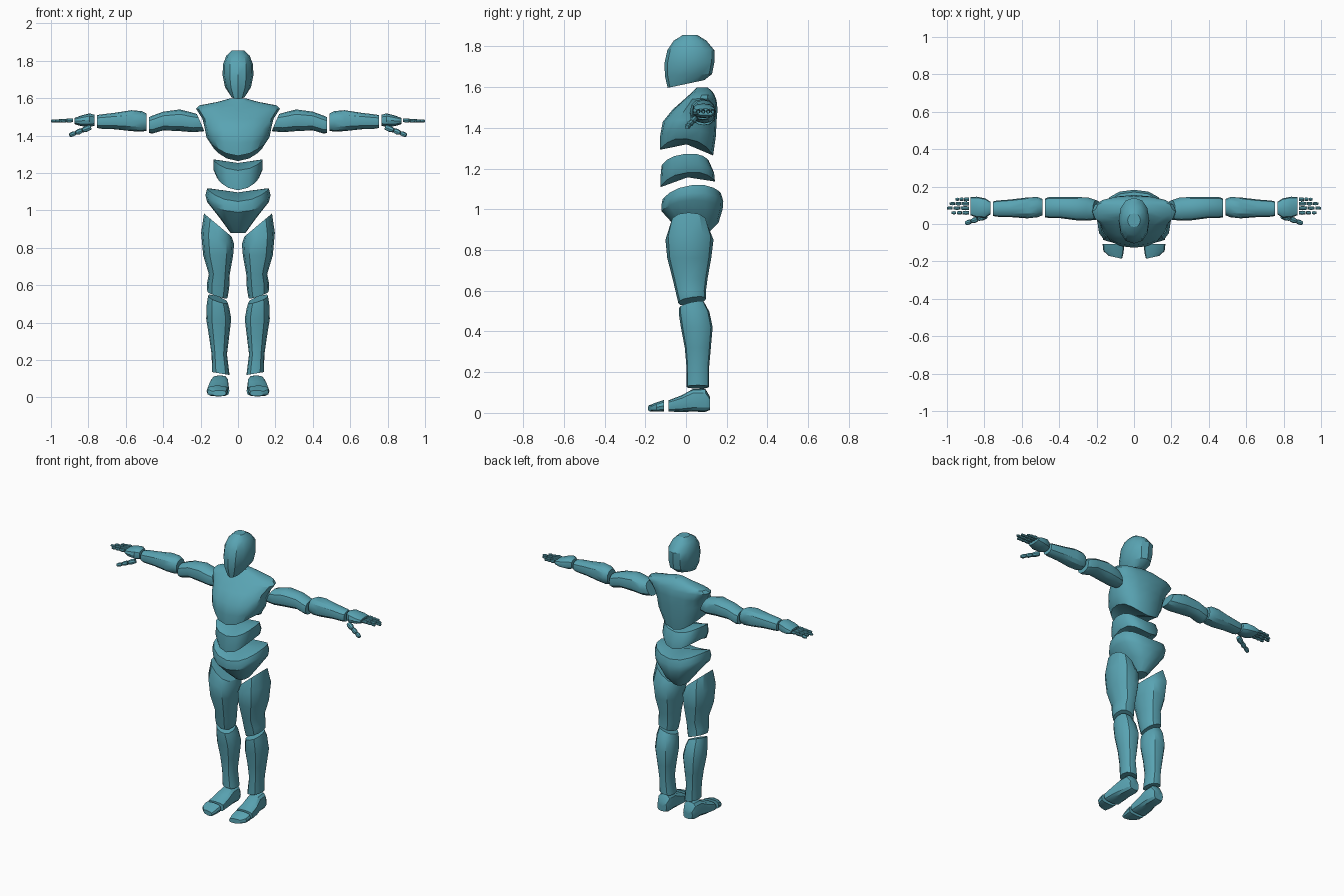
import bpy, bmesh, math
from mathutils import Matrix, Vector

old = bpy.data.objects.get("Cube")
if old:
    bpy.data.objects.remove(old, do_unlink=True)

teal = bpy.data.materials.new("teal")
teal.use_nodes = True
COLOUR = (0.10, 0.37, 0.45, 1)
teal.diffuse_color = COLOUR
bsdf = next(n for n in teal.node_tree.nodes if n.type == 'BSDF_PRINCIPLED')
bsdf.inputs["Base Color"].default_value = COLOUR

# local (along, u, v) to world for each loft direction
AXES = {
    'z': lambda s, u, v: (u, v, s),
    'x': lambda s, u, v: (s, u, v),
    'y': lambda s, u, v: (u, s, v),
}


def loft(bm, rings, axis='z', n=12, power=1.0, matrix=None):
    """Rings: (along, cu, cv, ru, rv, lift at both sides, tilt along v, slope along u)."""
    place = AXES[axis]
    mat = matrix or Matrix()
    rows, centres = [], []
    for ring in rings:
        s, cu, cv, ru, rv, lift, tilt, slope = tuple(ring) + (0,) * (8 - len(ring))
        row = []
        for i in range(n):
            a = 2 * math.pi * i / n
            c, d = math.cos(a), math.sin(a)
            c = math.copysign(abs(c) ** power, c)
            d = math.copysign(abs(d) ** power, d)
            along = s + lift * c * c + tilt * d + slope * c
            row.append(bm.verts.new(mat @ Vector(place(along, cu + ru * c, cv + rv * d))))
        rows.append(row)
        centres.append(mat @ Vector(place(s + lift * 0.6, cu, cv)))
    for a, b in zip(rows, rows[1:]):
        for i in range(n):
            j = (i + 1) % n
            bm.faces.new((a[i], a[j], b[j], b[i]))
    for row, centre in ((rows[0], centres[0]), (rows[-1], centres[-1])):
        hub = bm.verts.new(centre)
        for i in range(n):
            bm.faces.new((row[i], row[(i + 1) % n], hub))


def finish(name, bm, side=1):
    if side < 0:
        bmesh.ops.scale(bm, vec=(-1, 1, 1), verts=bm.verts)
    bmesh.ops.recalc_face_normals(bm, faces=bm.faces)
    me = bpy.data.meshes.new(name)
    bm.to_mesh(me)
    bm.free()
    me.materials.append(teal)
    ob = bpy.data.objects.new(name, me)
    bpy.context.collection.objects.link(ob)
    bpy.ops.object.select_all(action='DESELECT')
    ob.select_set(True)
    bpy.context.view_layer.objects.active = ob
    bpy.ops.object.shade_smooth_by_angle(angle=math.radians(32))


def part(name, rings, side=1, **kw):
    bm = bmesh.new()
    loft(bm, rings, **kw)
    finish(name, bm, side)


def digit(name, start, end, radius, side):
    """Three tapered bones with small gaps between them."""
    start, end = Vector(start), Vector(end)
    d = end - start
    turn = Matrix.Translation(start) @ d.to_track_quat('X', 'Z').to_matrix().to_4x4()
    bm = bmesh.new()
    for a, b, k in ((0, 0.38, 1.0), (0.42, 0.70, 0.9), (0.74, 1.0, 0.8)):
        a, b, r = a * d.length, b * d.length, radius * k
        m = (a + b) / 2
        loft(bm, [(a, 0, 0, r * 0.8, r * 0.8), (m, 0, 0, r, r), (b, 0, 0, r * 0.7, r * 0.7)],
             axis='x', n=8, power=0.8, matrix=turn)
    finish(name, bm, side)


# head: wedge-shaped face, rounded crown
part("head", [
    (1.615, 0, 0.000, 0.040, 0.090, 0, 0.019),
    (1.660, 0, 0.012, 0.070, 0.116, 0, 0.004),
    (1.720, 0, 0.017, 0.082, 0.122),
    (1.780, 0, 0.024, 0.081, 0.116),
    (1.828, 0, 0.020, 0.062, 0.080),
    (1.855, 0, 0.020, 0.034, 0.036)], power=0.9)

# chest: arched lower rim, wide shoulders
part("chest", [
    (1.278, 0, 0.003, 0.138, 0.130, 0.068, -0.014),
    (1.360, 0, 0.010, 0.168, 0.137, 0.030),
    (1.430, 0, 0.018, 0.178, 0.132, 0.010),
    (1.490, 0, 0.045, 0.190, 0.110),
    (1.535, 0, 0.068, 0.224, 0.082, 0.008),
    (1.562, 0, 0.078, 0.205, 0.062),
    (1.580, 0, 0.082, 0.110, 0.046),
    (1.598, 0, 0.080, 0.045, 0.026)], n=16, power=0.85)

# waist band, sagging at the front and back
part("waist", [
    (1.122, 0, 0.008, 0.115, 0.134, 0.058, 0.014),
    (1.165, 0, 0.006, 0.132, 0.132, 0.055, 0.014),
    (1.226, 0, -0.004, 0.132, 0.116, 0.046, 0.012)], n=16, power=0.8)

# pelvis, tapering to the crotch
part("pelvis", [
    (0.880, 0, 0.050, 0.040, 0.055),
    (0.935, 0, 0.045, 0.098, 0.115, 0.025),
    (0.995, 0, 0.030, 0.165, 0.150, 0.050, 0.005),
    (1.030, 0, 0.031, 0.174, 0.152, 0.050, 0.010),
    (1.064, 0, 0.028, 0.165, 0.143, 0.054, 0.016)], n=16, power=0.85)

for side, word in ((1, "left"), (-1, "right")):
    # legs
    part(word + "_thigh", [
        (0.550, 0.110, 0.030, 0.054, 0.068, 0, 0.010, 0.018),
        (0.595, 0.107, 0.024, 0.060, 0.074, 0, 0.004, 0.008),
        (0.660, 0.100, 0.020, 0.056, 0.086),
        (0.760, 0.106, 0.016, 0.080, 0.108),
        (0.850, 0.109, 0.017, 0.088, 0.118, 0, 0, 0.030),
        (0.922, 0.108, 0.014, 0.074, 0.092, 0, 0, 0.062)], side, power=0.85)
    part(word + "_shin", [
        (0.128, 0.092, 0.058, 0.047, 0.056, 0, 0, 0.008),
        (0.230, 0.100, 0.058, 0.041, 0.056),
        (0.320, 0.101, 0.058, 0.053, 0.064),
        (0.420, 0.103, 0.053, 0.067, 0.078),
        (0.490, 0.107, 0.040, 0.060, 0.075, 0, 0.006, 0.010),
        (0.526, 0.108, 0.028, 0.052, 0.063, 0, 0.014, 0.018)], side, power=0.85)
    part(word + "_foot", [
        (-0.085, 0.106, 0.034, 0.060, 0.028),
        (-0.020, 0.104, 0.046, 0.056, 0.041),
        (0.035, 0.098, 0.062, 0.048, 0.056),
        (0.095, 0.096, 0.062, 0.045, 0.057),
        (0.118, 0.096, 0.046, 0.034, 0.032)], side, axis='y', power=0.65)
    part(word + "_toes", [
        (-0.178, 0.100, 0.023, 0.036, 0.015, 0, 0, 0.008),
        (-0.150, 0.110, 0.028, 0.054, 0.022, 0, 0, 0.006),
        (-0.107, 0.110, 0.035, 0.058, 0.029)], side, axis='y', power=0.7)

    # arms
    part(word + "_upper_arm", [
        (0.200, 0.075, 1.470, 0.052, 0.046, 0, 0.020),
        (0.245, 0.080, 1.472, 0.062, 0.054, 0, 0.010),
        (0.310, 0.082, 1.482, 0.062, 0.058),
        (0.400, 0.088, 1.478, 0.056, 0.050),
        (0.455, 0.088, 1.460, 0.056, 0.048),
        (0.475, 0.086, 1.456, 0.050, 0.043)], side, axis='x', power=0.85)
    part(word + "_forearm", [
        (0.490, 0.090, 1.472, 0.044, 0.046),
        (0.515, 0.090, 1.476, 0.054, 0.055),
        (0.570, 0.086, 1.480, 0.056, 0.056),
        (0.660, 0.084, 1.478, 0.047, 0.044),
        (0.735, 0.082, 1.475, 0.043, 0.038),
        (0.755, 0.082, 1.475, 0.038, 0.034)], side, axis='x', power=0.85)
    part(word + "_hand", [
        (0.768, 0.085, 1.482, 0.034, 0.030),
        (0.795, 0.085, 1.483, 0.052, 0.036),
        (0.840, 0.090, 1.479, 0.056, 0.028),
        (0.875, 0.095, 1.478, 0.048, 0.016)], side, axis='x', power=0.75)

    # fingers and thumb
    for finger, y, tip in (("index", 0.060, 0.975), ("middle", 0.085, 1.0),
                           ("ring", 0.109, 0.985), ("little", 0.132, 0.955)):
        digit(f"{word}_{finger}_finger", (0.882, y, 1.482), (tip, y, 1.478), 0.011, side)
    digit(word + "_thumb", (0.79, 0.043, 1.445), (0.9, 0.004, 1.402), 0.017, side)
